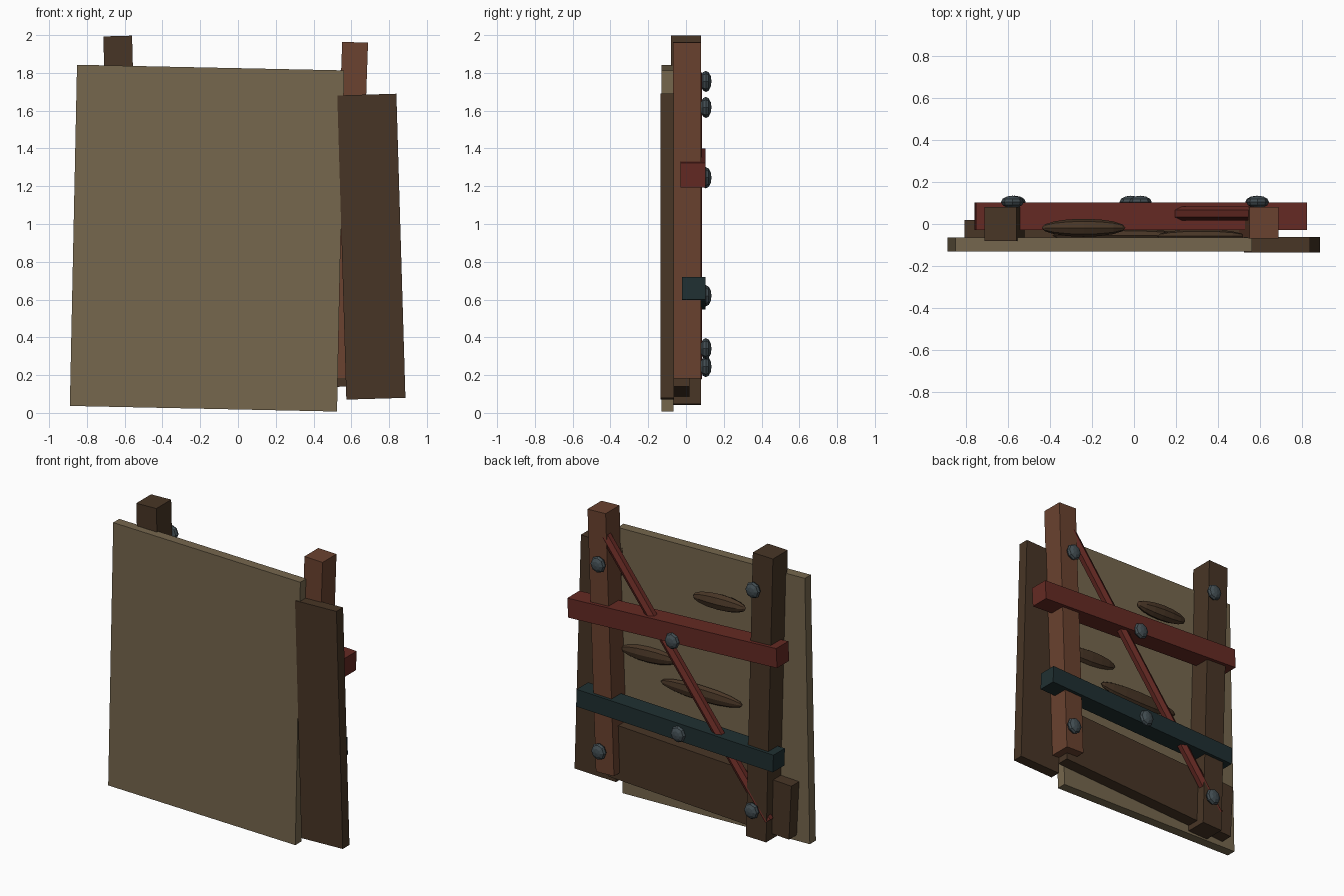
import bpy
import math

cube = bpy.data.objects.get("Cube")
if cube:
    bpy.data.objects.remove(cube, do_unlink=True)


def material(name, rgb):
    mat = bpy.data.materials.new(name)
    mat.use_nodes = True
    mat.diffuse_color = (*rgb, 1)
    mat.node_tree.nodes["Principled BSDF"].inputs["Base Color"].default_value = (*rgb, 1)
    return mat


PALE = material("pale wood", (0.18, 0.135, 0.075))
DARK = material("dark wood", (0.064, 0.036, 0.019))
BROWN = material("brown wood", (0.145, 0.055, 0.029))
RED = material("red paint", (0.13, 0.023, 0.017))
TEAL = material("dark teal paint", (0.014, 0.029, 0.031))
IRON = material("grey iron", (0.055, 0.075, 0.085))


def finish(name, mat):
    obj = bpy.context.object
    obj.name = name
    obj.data.name = name
    obj.data.materials.append(mat)
    return obj


def lean(start, end):
    """Midpoint, length and y rotation of a line in the x-z plane."""
    dx, dz = end[0] - start[0], end[1] - start[1]
    mid = ((start[0] + end[0]) / 2, (start[1] + end[1]) / 2)
    return mid, math.hypot(dx, dz), math.atan2(dx, dz)


def board(name, mat, start, end, width, back, front):
    """Box running from start to end (x, z), between two y depths."""
    (x, z), length, angle = lean(start, end)
    bpy.ops.mesh.primitive_cube_add(size=1, location=(x, (back + front) / 2, z),
                                    rotation=(0, angle, 0))
    obj = finish(name, mat)
    obj.scale = (width, back - front, length)
    return obj


def ellipsoid(name, mat, location, radii, tilt=0, pole="Y", rings=6):
    """Faceted ellipsoid with its poles along the given axis."""
    bpy.ops.mesh.primitive_uv_sphere_add(segments=8, ring_count=rings, radius=1)
    obj = finish(name, mat)
    turn = (math.pi / 2, 0, 0) if pole == "Y" else (0, math.pi / 2, 0)
    obj.rotation_euler = turn
    bpy.ops.object.transform_apply(location=False, rotation=True, scale=False)
    obj.location = location
    obj.scale = radii
    obj.rotation_euler = (0, math.radians(tilt), 0)
    return obj


# Front panel and side plank
board("front_panel", PALE, (-0.183, 0.022), (-0.145, 1.828), 1.415, -0.065, -0.130)
board("side_plank", DARK, (0.73, 0.075), (0.682, 1.685), 0.313, -0.063, -0.135)

# Bottom plank behind the panel
board("bottom_plank", DARK, (-0.80, 0.258), (0.565, 0.325), 0.37, 0.018, -0.065)

# Uprights
board("right_post", DARK, (-0.585, 0.045), (-0.637, 1.995), 0.152, 0.08, -0.08)
board("left_post", BROWN, (0.557, 0.185), (0.62, 1.962), 0.137, 0.08, -0.07)

# Cross beams
board("upper_beam", RED, (-0.757, 1.335), (0.822, 1.258), 0.132, 0.103, -0.028)
board("lower_beam", TEAL, (-0.73, 0.607), (0.757, 0.66), 0.118, 0.102, -0.022)

# Diagonal six-sided brace
(bx, bz), brace_length, brace_angle = lean((-0.66, 0.18), (0.57, 1.80))
bpy.ops.mesh.primitive_cylinder_add(vertices=6, radius=0.034, depth=brace_length,
                                    location=(bx, 0.05, bz), rotation=(0, brace_angle, 0))
finish("diagonal_brace", RED)

# Bolts on posts and beams
bolts = [(-0.58, 1.755), (0.59, 1.617), (0.03, 1.245),
         (-0.015, 0.62), (0.585, 0.34), (-0.57, 0.245)]
for i, (x, z) in enumerate(bolts):
    ellipsoid(f"bolt_{i + 1}", IRON, (x, 0.105, z), (0.054, 0.03, 0.056))

# Wood knots on the back of the panel
knots = [(-0.24, -0.018, 1.535, 0.2, 0.043, 2),
         (0.32, -0.058, 1.01, 0.21, 0.033, 3),
         (-0.08, -0.055, 0.855, 0.31, 0.033, 0)]
for i, (x, y, z, half, depth, tilt) in enumerate(knots):
    ellipsoid(f"knot_{i + 1}", DARK, (x, y, z), (half, depth, 0.055), tilt, "X", 8)
